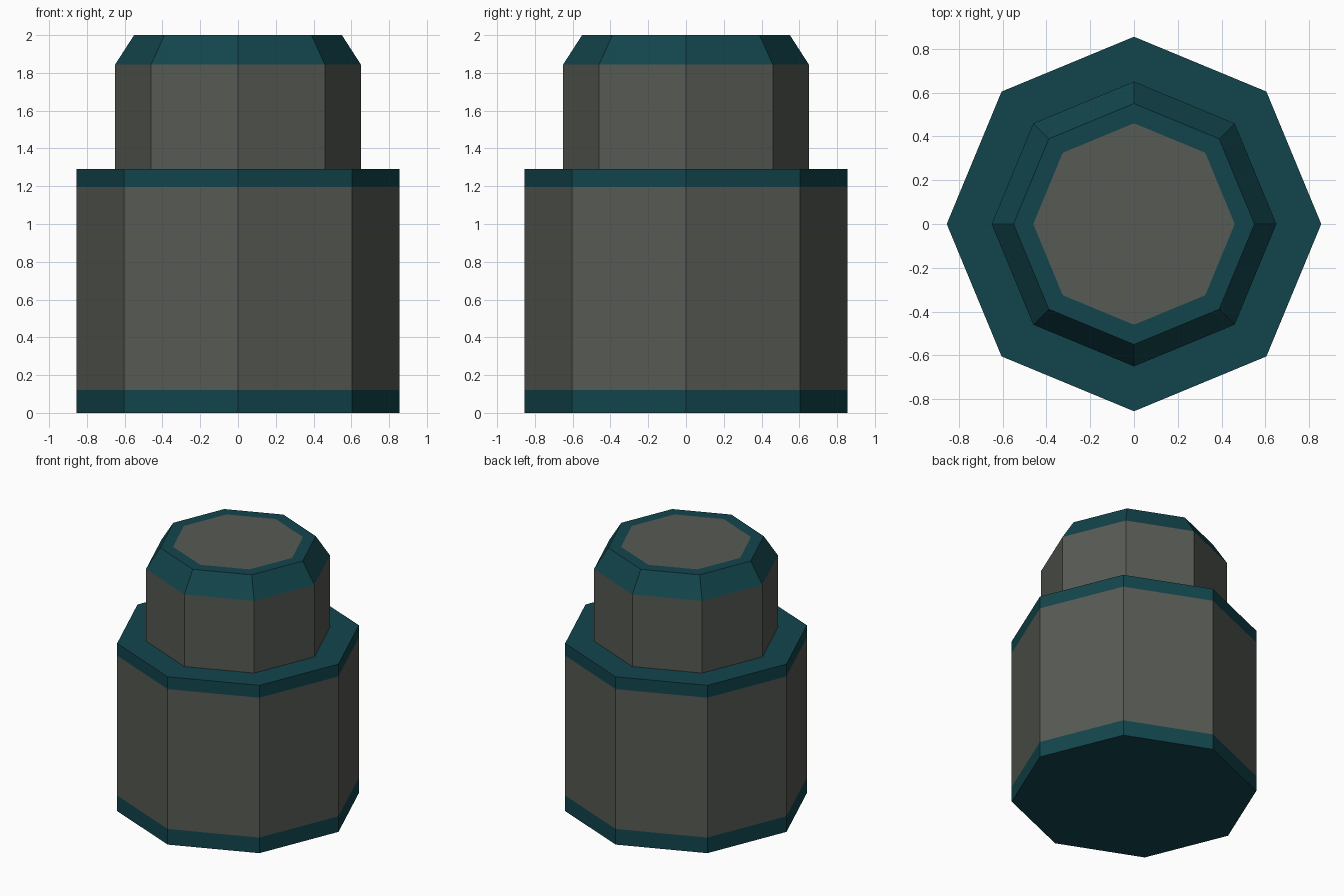
import bpy, bmesh
from math import cos, sin, pi

if "Cube" in bpy.data.objects:
    bpy.data.objects.remove(bpy.data.objects["Cube"], do_unlink=True)

SIDES = 8


def make_material(name, colour):
    mat = bpy.data.materials.new(name)
    mat.use_nodes = True
    mat.diffuse_color = (*colour, 1)
    bsdf = mat.node_tree.nodes["Principled BSDF"]
    bsdf.inputs["Base Color"].default_value = (*colour, 1)
    return mat


GREY, TEAL = 0, 1
materials = [make_material("warm_grey", (0.095, 0.102, 0.088)),
             make_material("dark_teal", (0.006, 0.060, 0.073))]


def lathe(name, profile, bands, bottom=None, top=None):
    """Octagonal rings from (radius, height) points, one colour per band."""
    bm = bmesh.new()
    rings = [[bm.verts.new((r * cos(2 * pi * i / SIDES), r * sin(2 * pi * i / SIDES), z))
              for i in range(SIDES)] for r, z in profile]
    for low, high, colour in zip(rings, rings[1:], bands):
        for i in range(SIDES):
            j = (i + 1) % SIDES
            bm.faces.new((low[i], low[j], high[j], high[i])).material_index = colour
    if bottom is not None:
        bm.faces.new(rings[0][::-1]).material_index = bottom
    if top is not None:
        bm.faces.new(rings[-1]).material_index = top
    mesh = bpy.data.meshes.new(name)
    bm.to_mesh(mesh)
    bm.free()
    for mat in materials:
        mesh.materials.append(mat)
    obj = bpy.data.objects.new(name, mesh)
    bpy.context.collection.objects.link(obj)
    return obj


# Wide lower drum with teal bands and flat shoulder
lathe("lower_drum",
      [(0.855, 0), (0.855, 0.12), (0.855, 1.195), (0.855, 1.29), (0.65, 1.29)],
      [TEAL, GREY, TEAL, TEAL], bottom=TEAL)

# Narrow upper drum with bevelled teal rim and grey lid
lathe("upper_drum",
      [(0.65, 1.29), (0.65, 1.845), (0.55, 2), (0.46, 2)],
      [GREY, TEAL, TEAL], top=GREY)
